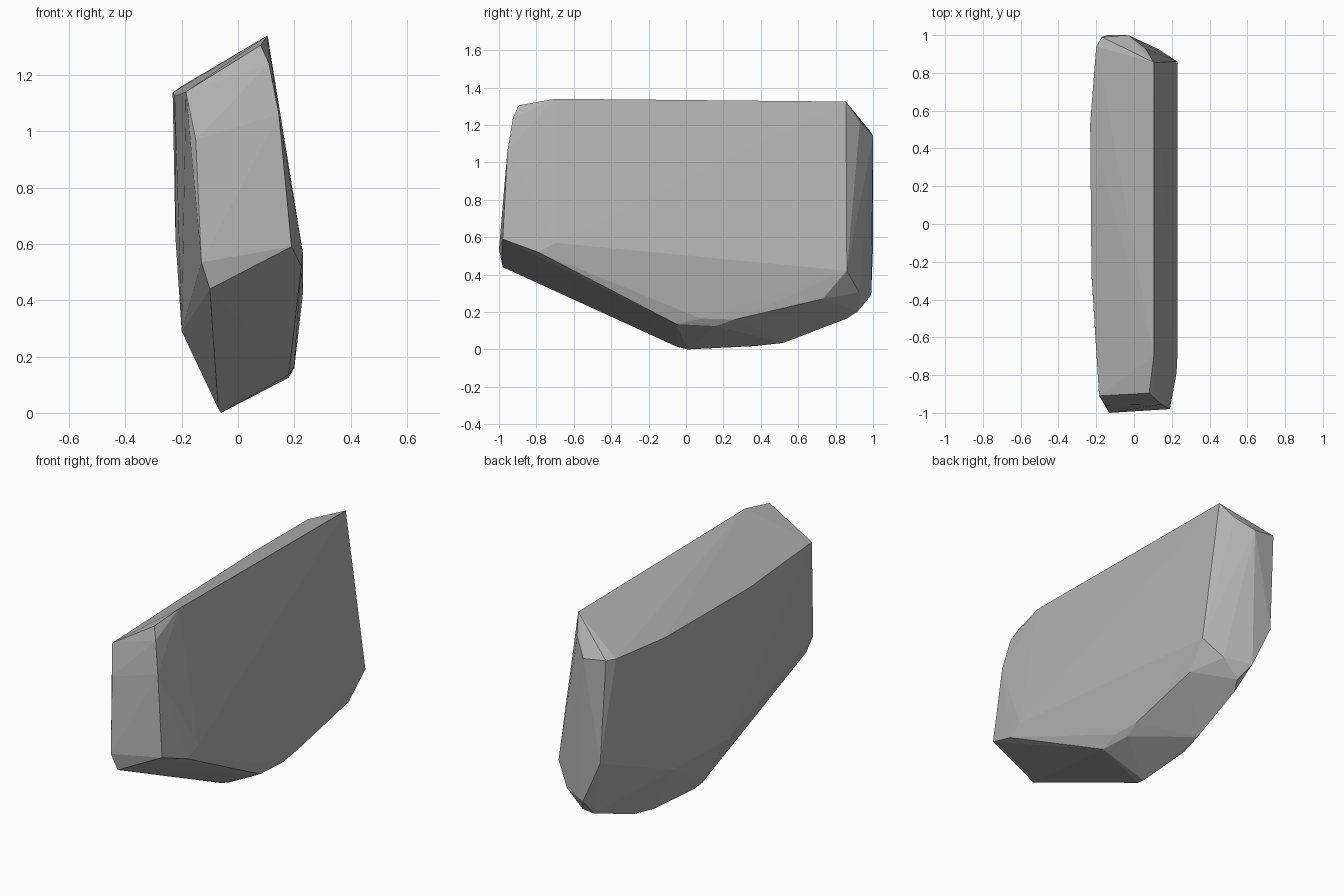
import bpy, bmesh

# Stone facets: corner points grouped by side, wrapped in a convex skin
top = [(.105, -.70, 1.34), (.105, .855, 1.325), (.08, -.895, 1.305),
       (-.185, -.91, 1.14), (-.225, -.27, 1.125), (-.232, .53, 1.137),
       (-.20, .94, 1.16), (-.17, .99, 1.16)]
front = [(.11, -.925, 1.24), (.145, -.955, 1.06), (.19, -.98, .59),
         (-.15, -.96, .97), (-.13, -1, .535), (-.10, -.98, .44)]
back = [(.06, .93, 1.22), (-.03, 1, 1.14), (-.14, 1, .55),
        (-.02, .99, .29), (.13, .925, .305)]
right = [(.225, -.79, .52), (.23, -.70, .57), (.23, .86, .42), (.21, .73, .27)]
left = [(-.20, -.1, .29), (-.20, .4, .30), (-.222, .3, .62)]
bottom = [(.18, -.05, .135), (.20, .08, .165), (.18, .16, .125), (.20, .26, .16),
          (-.07, -.05, .015), (-.06, .01, 0), (-.05, .37, .018),
          (-.02, .52, .035), (0, .86, .165), (.03, .92, .205)]

bm = bmesh.new()
for p in top + front + back + right + left + bottom:
    bm.verts.new(p)
res = bmesh.ops.convex_hull(bm, input=bm.verts[:])
# Drop points swallowed by the hull
bmesh.ops.delete(bm, geom=[v for v in bm.verts if not v.link_faces], context='VERTS')
bmesh.ops.recalc_face_normals(bm, faces=bm.faces[:])

mesh = bpy.data.meshes.new("stone_slab")
bm.to_mesh(mesh)
bm.free()
stone = bpy.data.objects.new("stone_slab", mesh)
bpy.context.collection.objects.link(stone)

grey = bpy.data.materials.new("stone_grey")
grey.diffuse_color = (.45, .45, .45, 1)
mesh.materials.append(grey)
